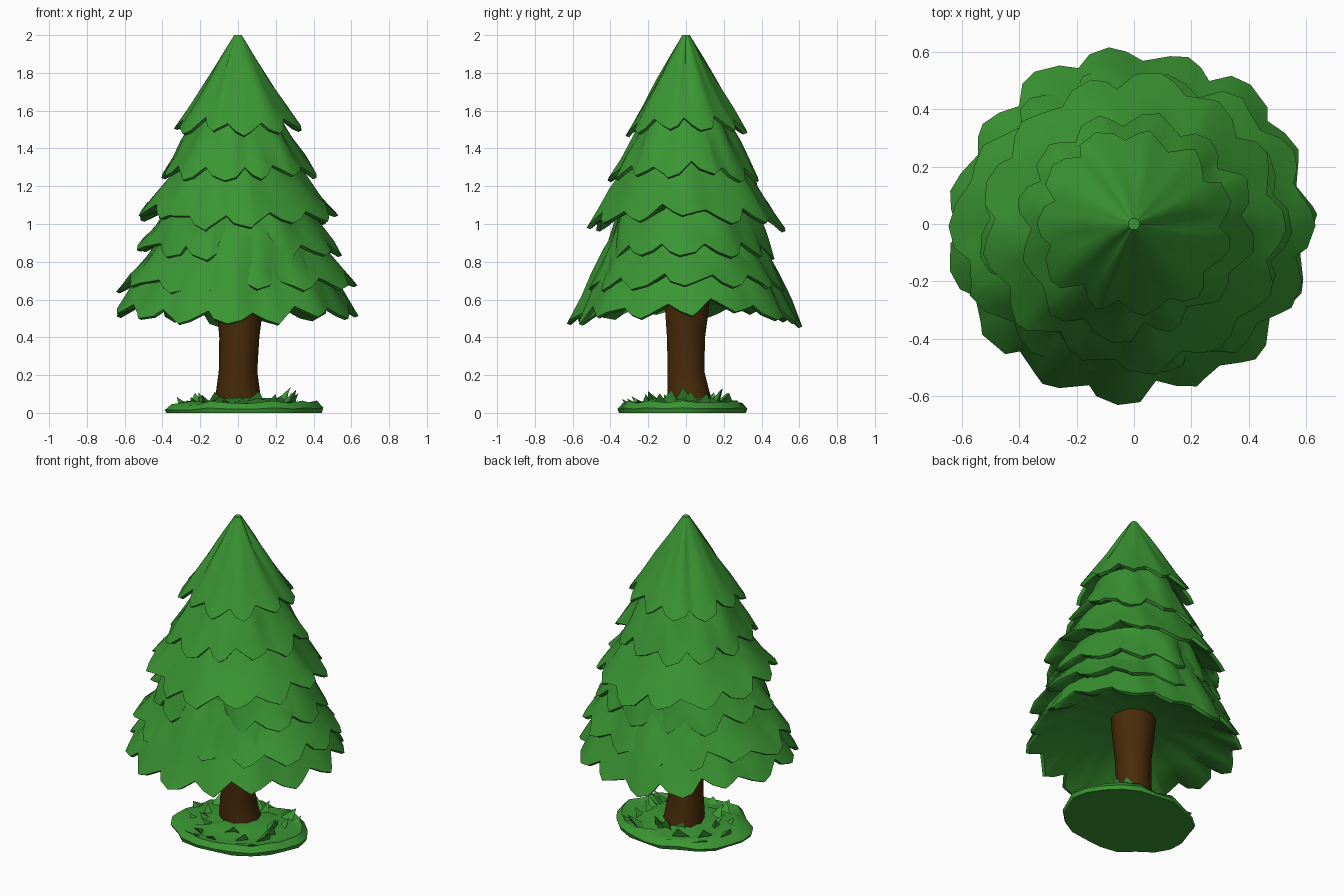
import bpy, bmesh, math, random
from mathutils import Vector

if "Cube" in bpy.data.objects:
    bpy.data.objects.remove(bpy.data.objects["Cube"])

random.seed(11)
TAU = 2 * math.pi


def material(name, rgb):
    m = bpy.data.materials.new(name)
    m.diffuse_color = (*rgb, 1)
    m.use_nodes = True
    m.node_tree.nodes["Principled BSDF"].inputs["Base Color"].default_value = m.diffuse_color
    return m


GREEN = material("leaf green", (0.043, 0.305, 0.033))
BROWN = material("bark brown", (0.066, 0.024, 0.003))


def make_object(name, bm, mat, angle=50):
    bmesh.ops.recalc_face_normals(bm, faces=bm.faces)
    me = bpy.data.meshes.new(name)
    bm.to_mesh(me)
    bm.free()
    me.materials.append(mat)
    for p in me.polygons:
        p.use_smooth = True
    me.set_sharp_from_angle(angle=math.radians(angle))
    ob = bpy.data.objects.new(name, me)
    bpy.context.collection.objects.link(ob)
    return ob


def loft(bm, rings, cap_start=True, cap_end=True):
    """Skin a list of equal-length point rings."""
    vs = [[bm.verts.new(p) for p in r] for r in rings]
    n = len(vs[0])
    for a, b in zip(vs, vs[1:]):
        for i in range(n):
            j = (i + 1) % n
            bm.faces.new((a[i], a[j], b[j], b[i]))
    if cap_start:
        bm.faces.new(vs[0])
    if cap_end:
        bm.faces.new(vs[-1])


def tier(name, z0, r0, z1, rx, ry, dz, lobes, bulge=0.0, under=None, dent=0.0, lump=0.018):
    """A drooping skirt of branches with a scalloped lower rim."""
    shape = [(-0.04, 0.04), (-0.008, 0.0), (0.012, -0.025), (0.0, -0.005)]
    n = lobes * 4
    phase, p3, p5 = (random.random() * TAU for _ in range(3))
    rim = []
    for k in range(lobes):
        jr, jz = random.uniform(-0.025, 0.012), random.uniform(-0.02, 0.02)
        for s, (dr, dh) in enumerate(shape):
            a = phase + TAU * (k * 4 + s + random.uniform(-0.35, 0.35)) / n
            c, sn = math.cos(a), math.sin(a)
            r = rx * ry / math.hypot(ry * c, rx * sn) + dr + jr
            rim.append((a, r, z1 + dz * math.cos(2 * a) + dh + jz, dr * 0.4 + jr * 0.4))

    def pt(a, r, z):
        return Vector((r * math.cos(a), r * math.sin(a), z))

    def hollow(a):
        # dent in the front of the crown
        d = (a + math.radians(80) + math.pi) % TAU - math.pi
        return dent * max(0, 1 - (d / 0.5) ** 2)

    rings = []
    for t in (0, 0.25, 0.5, 0.75, 1):
        ring = []
        for a, r, z, w in rim:
            wave = lump * (math.sin(5 * a + p3 + 4 * t) + math.sin(8 * a + p5 - 3 * t)) / 2
            rr = r0 + (r - w * (1 - t) - r0) * t
            rr += (bulge + wave) * math.sin(math.pi * t) - hollow(a) * t
            ring.append(pt(a, rr, z0 + (z - z0) * t - (z - z1) * t * (1 - t)))
        rings.append(ring)
    # thin lip, then the underside
    rings.append([pt(a, r - 0.02 - hollow(a), z - 0.008) for a, r, z, w in rim])
    for r, z in under or [(rx * 0.7, z1 + 0.06)]:
        rings.append([pt(a, r - hollow(a), z) for a, *_ in rim])
    bm = bmesh.new()
    loft(bm, rings)
    make_object(name, bm, GREEN)


# foliage tiers from the tip down
tier("foliage_top", 2.0, 0.02, 1.51, 0.335, 0.335, 0.02, 11, -0.006, lump=0.012)
tier("foliage_2", 1.62, 0.19, 1.26, 0.42, 0.4, 0.02, 12, -0.005)
tier("foliage_3", 1.38, 0.27, 1.03, 0.515, 0.52, 0.025, 13, -0.01)
tier("foliage_4", 1.12, 0.355, 0.85, 0.54, 0.45, 0.02, 13, 0.0, dent=0.05)
tier("foliage_5", 1.0, 0.37, 0.67, 0.63, 0.535, 0.01, 14, -0.01, dent=0.03)
tier("foliage_bottom", 0.98, 0.37, 0.525, 0.645, 0.615, 0.025, 15, -0.005,
     under=[(0.44, 0.61), (0.10, 0.68)])

# trunk, slightly waisted
bm = bmesh.new()
profile = [(0.03, 0.125, 0.01, 0.02), (0.1, 0.118, 0.0, 0.015), (0.22, 0.102, 0.0, 0.0),
           (0.4, 0.106, 0.007, 0.0), (0.55, 0.122, 0.01, 0.005), (0.72, 0.135, 0.01, 0.005)]
loft(bm, [[(x + r * math.cos(TAU * i / 10), y + r * math.sin(TAU * i / 10), z)
           for i in range(10)] for z, r, x, y in profile])
make_object("trunk", bm, BROWN)

# grass mound: irregular disc, thin at the edge
bm = bmesh.new()
N = 22
wob = [random.uniform(0.93, 1.04) for _ in range(N)]
lift = [random.uniform(-0.015, 0.015) for _ in range(N)]


def mound(r, z, k):
    return [(0.02 + r * 0.42 * wob[i] * math.cos(TAU * i / N),
             -0.02 + r * 0.345 * wob[i] * math.sin(TAU * i / N),
             max(0, z + k * lift[i])) for i in range(N)]


loft(bm, [mound(0.98, 0, 0), mound(1.0, 0.02, 0.5), mound(0.92, 0.05, 1),
          mound(0.75, 0.05, -1), mound(0.5, 0.065, 1), mound(0.2, 0.08, 0)])
make_object("grass_mound", bm, GREEN)

# grass tufts: broad leaning leaves around the trunk
bm = bmesh.new()
for i in range(24):
    a = TAU * i / 24 + random.uniform(-0.1, 0.1)
    f = random.choice((0.5, 0.68, 0.82)) + random.uniform(-0.05, 0.05)
    c = Vector((0.02 + 0.42 * f * math.cos(a), -0.02 + 0.345 * f * math.sin(a), 0.035))
    out = Vector((math.cos(a), math.sin(a), 0))
    side = Vector((-out.y, out.x, 0))
    w = random.uniform(0.045, 0.075)
    tip = c + out * random.uniform(0.0, 0.05) + side * random.uniform(-0.05, 0.05)
    tip.z = random.uniform(0.09, 0.14) - 0.04 * max(0, f - 0.6) / 0.25
    base = [bm.verts.new(p) for p in (c + side * w, c - side * w, c - out * w)]
    top = bm.verts.new(tip)
    bm.faces.new(base)
    for k in range(3):
        bm.faces.new((base[k], base[(k + 1) % 3], top))
make_object("grass_tufts", bm, GREEN)
